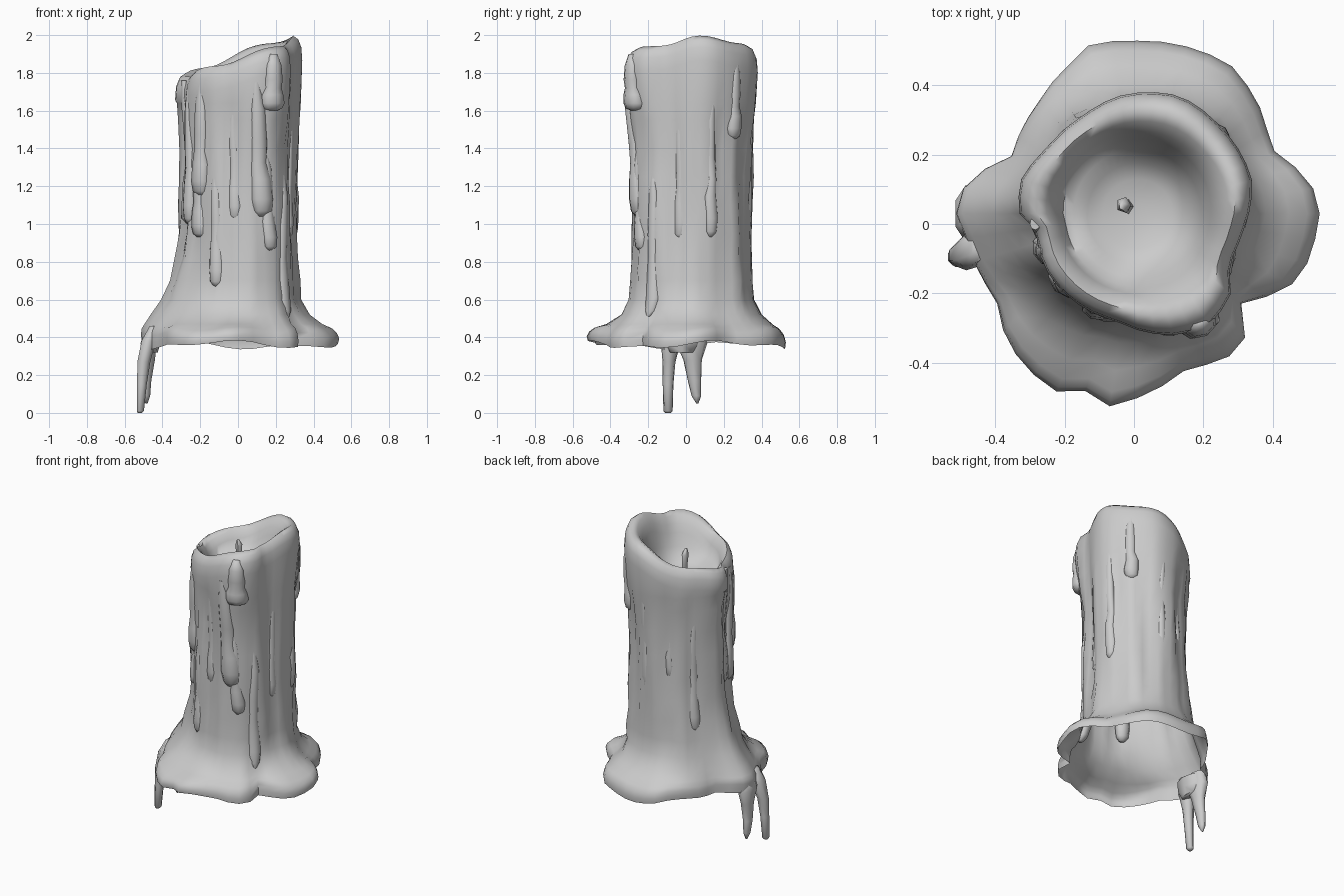
import bpy, bmesh, math, random
from mathutils import Vector

if "Cube" in bpy.data.objects:
    bpy.data.objects.remove(bpy.data.objects["Cube"])

random.seed(4)
CX, CY, N = 0.01, 0.03, 44
RIM = [(-.04, .37), (.13, .37), (.25, .28), (.34, .13), (.31, -.03), (.27, -.12), (.28, -.2), (.22, -.29),
       (.13, -.32), (-.05, -.28), (-.2, -.2), (-.26, -.12), (-.28, -.02), (-.33, .03), (-.33, .12),
       (-.25, .22), (-.15, .31)]
BASE = [(-.13, .52), (0, .53), (.28, .46), (.38, .3), (.39, .22), (.45, .18), (.54, .07), (.48, -.16),
        (.31, -.23), (.32, -.36), (.15, -.42), (-.08, -.53), (-.13, -.48), (-.2, -.5), (-.3, -.43),
        (-.37, -.34), (-.4, -.22), (-.46, -.13), (-.5, 0), (-.53, .05), (-.46, .15), (-.36, .18),
        (-.28, .35), (-.18, .47)]


def lerp_table(table, x):
    if x <= table[0][0]:
        return table[0][1]
    for (a, u), (b, v) in zip(table, table[1:]):
        if x <= b:
            return u + (v - u) * (x - a) / (b - a)
    return table[-1][1]


def polar(points):
    t = sorted((math.atan2(y - CY, x - CX), math.hypot(x - CX, y - CY)) for x, y in points)
    tau = 2 * math.pi
    return [(t[-1][0] - tau, t[-1][1])] + t + [(t[0][0] + tau, t[0][1])]


RIM_P, BASE_P = polar(RIM), polar(BASE)
FLARE = [(.34, .95), (.40, 1), (.44, .88), (.47, .6), (.52, .3), (.6, .09), (.75, .03), (1, 0)]
FLARE_LEFT = [(.34, .95), (.44, .98), (.5, .82), (.6, .5), (.75, .2), (.95, .02), (1, 0)]


def wrap(a):
    return math.atan2(math.sin(a), math.cos(a))


def clamp(v):
    return min(1, max(0, v))


def radius(a, z):
    """Outer wax radius at an angle and height."""
    a = wrap(a)
    rim, base = lerp_table(RIM_P, a), lerp_table(BASE_P, a)
    k = clamp((z - 1.4) / .35)
    body = (.5 * rim + .5 * .275) * (1 - k) + rim * k
    fade = clamp((z - .42) / .3) * (1 - clamp((z - 1.5) / .26))
    body += fade * (.008 * math.sin(9 * a + .7 * z) + .008 * math.sin(14 * a + 1.3 + 1.5 * z)
                    + .006 * math.sin(5 * a + 5 * z))
    left = max(0, math.cos(a + math.pi + .15)) ** 2
    w = lerp_table(FLARE, z) * (1 - left) + lerp_table(FLARE_LEFT, z) * left
    return body + (base - body) * w


def rim_z(a):
    x, y = .3 * math.cos(a), .3 * math.sin(a)
    return 1.88 + .3 * x + .06 * max(0, y + .1) * (1 + 3 * x) + .012 * math.sin(5 * a + 1)


def point(a, r, z):
    return Vector((CX + r * math.cos(a), CY + r * math.sin(a), z))


def loft(name, rings, cap_start=True, cap_end=True):
    bm = bmesh.new()
    vs = [[bm.verts.new(p) for p in ring] for ring in rings]
    n = len(vs[0])
    for lo, hi in zip(vs, vs[1:]):
        for i in range(n):
            j = (i + 1) % n
            bm.faces.new((lo[i], lo[j], hi[j], hi[i]))
    if cap_start:
        bm.faces.new(vs[0][::-1])
    if cap_end:
        bm.faces.new(vs[-1])
    bmesh.ops.recalc_face_normals(bm, faces=bm.faces)
    me = bpy.data.meshes.new(name)
    bm.to_mesh(me)
    bm.free()
    ob = bpy.data.objects.new(name, me)
    bpy.context.collection.objects.link(ob)
    bpy.ops.object.select_all(action='DESELECT')
    ob.select_set(True)
    bpy.context.view_layer.objects.active = ob
    bpy.ops.object.shade_smooth_by_angle(angle=math.radians(75))
    return ob


# Candle body: open skirt, fluted column, rounded rim and melted bowl
angles = [2 * math.pi * i / N for i in range(N)]
rings = []
for z in (.36, .39, .42, .445, .47, .52, .6, .7, .82, .95, 1.1, 1.25, 1.4, 1.55, 1.64):
    rough = .006 if .6 < z < 1.6 else 0
    rings.append([point(a, radius(a, z) + random.uniform(-rough, rough),
                        z + max(0, .45 - z) * .17 * math.sin(3 * a + .5) + (.01 * math.sin(7 * a) if z < .45 else 0))
                  for a in angles])
for drop, s in ((.13, 1), (.06, .985), (.02, .94), (0, .87), (.02, .8), (.06, .73), (.11, .67)):
    even = .8 * clamp((.95 - s) / .25)
    rings.append([point(a, (radius(a, 1.76) * (1 - even) + .315 * even) * s, rim_z(a) - drop)
                  for a in angles])
for z, r, mix in ((1.73, .185, .4), (1.68, .145, .1), (1.66, .1, 0), (1.65, .03, 0)):
    rings.append([point(a, r, z + mix * (rim_z(a) - 1.88)) for a in angles])
loft("candle_body", rings, cap_start=False)

# Wax runs clinging to the column: angle, top, bottom, half width, sideways lean in degrees
RUNS = [(-76, 1.75, 1.04, .065, 9), (-64, 1.4, .86, .045, 5), (-134, 1.74, 1.15, .06, -3),
        (-174, 1.76, 1.0, .06, 0), (-142, 1.4, .93, .06, 3), (-116, 1.3, .67, .045, 2),
        (-97, 1.6, 1.02, .045, 2), (-60, 1.9, 1.6, .07, 0), (-13, 1.6, .92, .038, 0),
        (20, 1.7, .93, .038, 0), (-42, 1.3, .51, .045, 0), (45, 1.88, 1.45, .045, 0),
        (140, 1.5, .75, .045, 0), (-158, 1.74, 1.0, .05, 0),
        (80, 1.7, 1.0, .03, 0), (110, 1.6, 1.1, .03, 0)]
SHAPE = [(0, .3), (.2, .65), (.45, .75), (.6, .7), (.72, .9), (.87, 1), (.96, .85), (1, .4)]
for k, (deg, top, bottom, w, lean) in enumerate(RUNS):
    run = []
    for t, s in SHAPE:
        z = top + (bottom - top) * t
        a = math.radians(deg + lean * t + random.uniform(-1, 1))
        out = Vector((math.cos(a), math.sin(a), 0))
        side = Vector((-out.y, out.x, 0))
        c = point(a, radius(a, z) - .016, z)
        run.append([c + side * w * s * math.cos(q) + out * w * .8 * s * math.sin(q)
                    for q in (math.pi * i / 4 for i in range(8))])
    loft(f"wax_run_{k + 1}", run)


def tube(name, path, sides=7):
    """Vertical tube from (x, y, z, half x, half y) stations."""
    loft(name, [[Vector((x + rx * math.cos(2 * math.pi * i / sides), y + ry * math.sin(2 * math.pi * i / sides), z))
                 for i in range(sides)] for x, y, z, rx, ry in path])


# Wax hanging off the left edge of the skirt
tube("hanging_drip_front", [(-.45, -.07, .46, .02, .04), (-.475, -.08, .38, .04, .055), (-.5, -.09, .27, .036, .035),
                            (-.51, -.095, .15, .027, .029), (-.518, -.095, .01, .02, .025), (-.52, -.095, 0, .012, .015)])
tube("hanging_drip_rear", [(-.46, .03, .45, .03, .06), (-.475, .03, .37, .045, .085), (-.475, .035, .28, .035, .05),
                           (-.485, .045, .17, .026, .036), (-.485, .055, .09, .02, .026), (-.485, .06, .05, .006, .006)])
tube("drip_bridge", [(-.44, -.02, .43, .04, .09), (-.455, -.02, .37, .045, .1), (-.45, -.02, .32, .025, .07)])

# Wick
tube("wick", [(-.02, .05, 1.63, .02, .022), (-.025, .05, 1.74, .016, .02), (-.03, .055, 1.81, .022, .024),
              (-.035, .05, 1.845, .008, .01)], 5)
